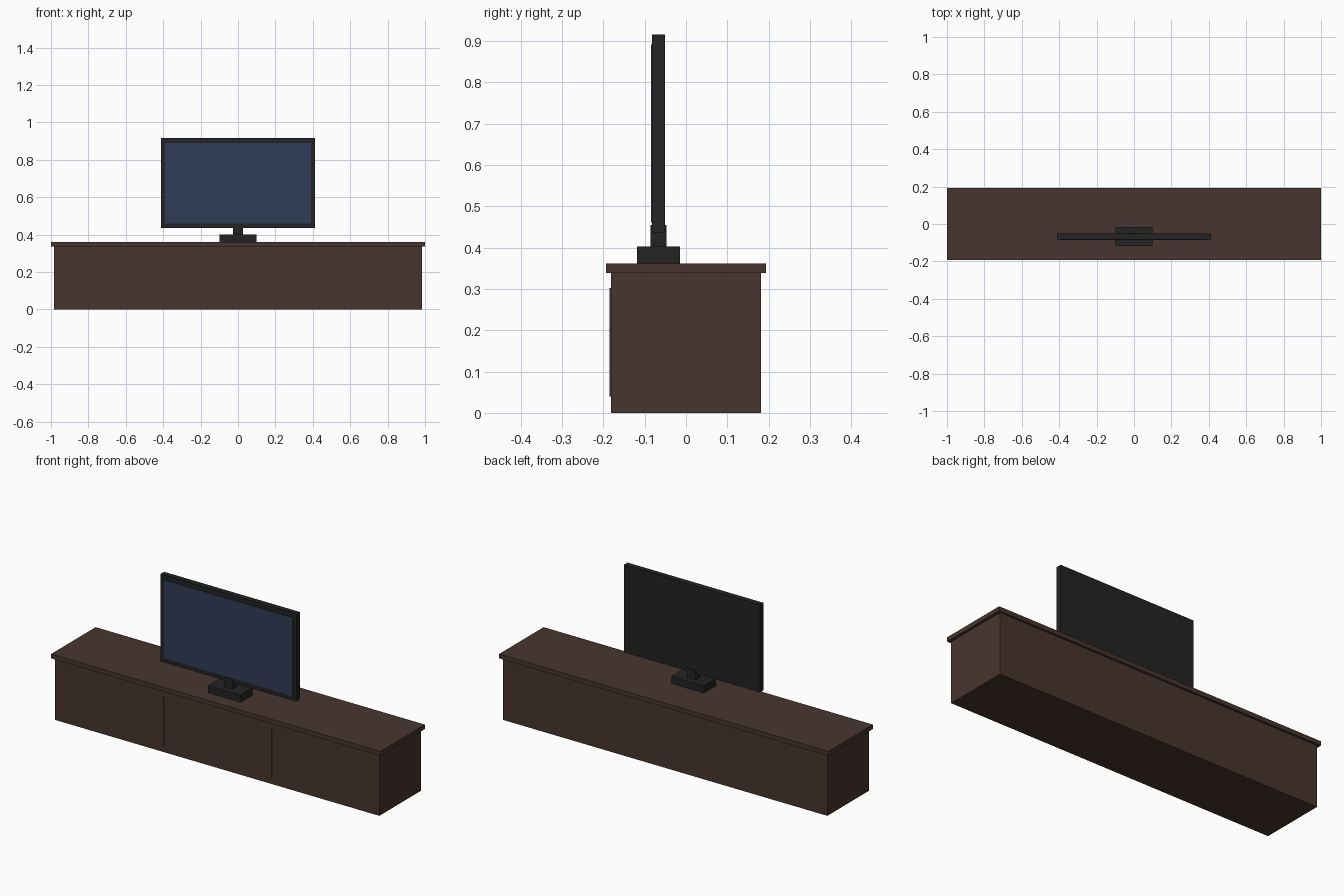
import bpy

if "Cube" in bpy.data.objects:
    bpy.data.objects.remove(bpy.data.objects["Cube"])


def material(name, rgb):
    """Flat colour from 0-255 sRGB values."""
    def lin(c):
        c /= 255
        return c / 12.92 if c <= 0.04045 else ((c + 0.055) / 1.055) ** 2.4
    mat = bpy.data.materials.new(name)
    mat.diffuse_color = (*[lin(c) for c in rgb], 1)
    mat.use_nodes = True
    mat.node_tree.nodes["Principled BSDF"].inputs["Base Color"].default_value = mat.diffuse_color
    return mat


def box(name, x, y, z, mat):
    """Box from (min, max) pairs on each axis."""
    spans = (x, y, z)
    bpy.ops.mesh.primitive_cube_add(size=1, location=[(a + b) / 2 for a, b in spans])
    obj = bpy.context.object
    obj.name = name
    obj.scale = [b - a for a, b in spans]
    bpy.ops.object.transform_apply(location=False, rotation=False, scale=True)
    obj.data.materials.append(mat)
    return obj


wood = material("dark_wood", (72, 53, 46))
black = material("black_plastic", (35, 35, 35))
glass = material("blue_screen", (47, 60, 88))

# Cabinet with overhanging top
box("cabinet_body", (-0.985, 0.985), (-0.181, 0.181), (0, 0.338), wood)
box("cabinet_top", (-1, 1), (-0.193, 0.193), (0.338, 0.362), wood)

# Thin strips dividing the front into three doors
for side, label in ((-1, "left"), (1, "right")):
    x = side * 0.328
    box(f"door_strip_{label}", (x - 0.004, x + 0.004), (-0.185, -0.180), (0.04, 0.302), wood)

# Television stand
box("stand_base", (-0.099, 0.099), (-0.118, -0.015), (0.362, 0.402), black)
box("stand_neck", (-0.026, 0.026), (-0.086, -0.047), (0.402, 0.455), black)

# Television housing and screen plate
box("tv_housing", (-0.413, 0.413), (-0.082, -0.051), (0.436, 0.916), black)
box("tv_screen", (-0.391, 0.391), (-0.085, -0.081), (0.461, 0.891), glass)
